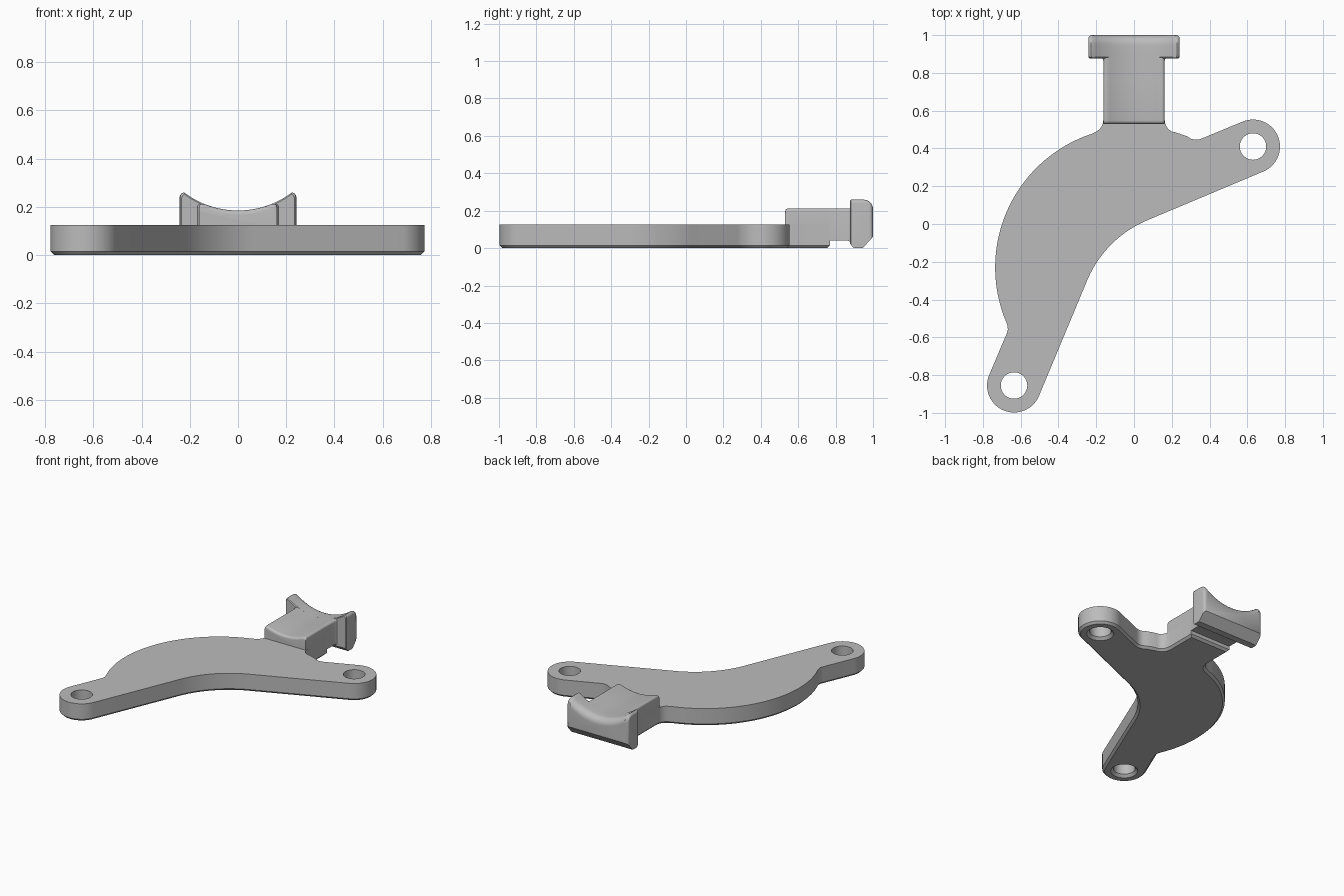
import bpy, bmesh, math
from mathutils import Vector

default_cube = bpy.data.objects.get("Cube")
if default_cube:
    bpy.data.objects.remove(default_cube, do_unlink=True)

grey = bpy.data.materials.new("plain_grey")
grey.use_nodes = True
GREY = (0.5, 0.5, 0.5, 1)
grey.diffuse_color = GREY
grey.node_tree.nodes["Principled BSDF"].inputs["Base Color"].default_value = GREY


def finish(name, bm):
    """Turn a bmesh into a named object with the grey material."""
    bmesh.ops.recalc_face_normals(bm, faces=bm.faces)
    mesh = bpy.data.meshes.new(name)
    bm.to_mesh(mesh)
    bm.free()
    mesh.materials.append(grey)
    obj = bpy.data.objects.new(name, mesh)
    bpy.context.collection.objects.link(obj)
    return obj


def smooth(obj):
    bpy.ops.object.select_all(action='DESELECT')
    obj.select_set(True)
    bpy.context.view_layer.objects.active = obj
    bpy.ops.object.shade_smooth_by_angle(angle=math.radians(30))


def loft(name, rings):
    """Skin a closed solid over rings that have equal point counts."""
    bm = bmesh.new()
    loops = [[bm.verts.new(p) for p in ring] for ring in rings]
    n = len(loops[0])
    for a, b in zip(loops, loops[1:]):
        for i in range(n):
            j = (i + 1) % n
            bm.faces.new((a[i], a[j], b[j], b[i]))
    bm.faces.new(loops[0])
    bm.faces.new(loops[-1])
    return finish(name, bm)


def arc(cx, cy, r, start, end, steps):
    angles = [math.radians(start + (end - start) * i / steps) for i in range(steps + 1)]
    return [(cx + r * math.cos(a), cy + r * math.sin(a)) for a in angles]


# Flat plate: two arm ends, round lobe, tongue and concave inner bend
HOLES = [(0.63, 0.41), (-0.635, -0.855)]
ARM_R, TAB_W = 0.143, 0.162
LOBE = (0.01, -0.23, 0.745)
fillet = [(0.2, 0.489), (0.184, 0.5), (0.172, 0.515), (0.165, 0.533), (TAB_W, 0.555)]

outline = arc(*HOLES[0], ARM_R, -67.5, 112.5, 32)
outline += [(0.36, 0.453), (0.34, 0.447), (0.32, 0.446), (0.3, 0.452)]
outline += arc(*LOBE, 68.5, 74, 3)
outline += fillet + [(TAB_W, 0.77), (-TAB_W, 0.77)]
outline += [(-x, y) for x, y in reversed(fillet)]
outline += arc(*LOBE, 108, 203, 48)
outline += [(-0.669, -0.542), (-0.668, -0.56), (-0.674, -0.58)]
outline += arc(*HOLES[1], ARM_R, 157.5, 337.5, 32)
outline += arc(0.3, -0.528, 0.594, 157.5, 112.5, 20)

TOP, CHAMFER = 0.125, 0.015
bm = bmesh.new()
base = bm.faces.new([bm.verts.new((x, y, CHAMFER)) for x, y in outline])
bm.normal_update()
raised = bmesh.ops.extrude_face_region(bm, geom=[base], use_keep_orig=True)
for v in raised["geom"]:
    if isinstance(v, bmesh.types.BMVert):
        v.co.z = TOP
bmesh.ops.recalc_face_normals(bm, faces=bm.faces)
bmesh.ops.inset_region(bm, faces=[base], thickness=CHAMFER, use_even_offset=True)
for v in base.verts:
    v.co.z = 0
plate = finish("mounting_plate", bm)

# Bolt holes, countersunk underneath
for hx, hy in HOLES:
    levels = [(-0.02, 0.108), (0.018, 0.07), (0.2, 0.07)]
    cutter = loft("hole_cutter", [[(x, y, z) for x, y in arc(hx, hy, r, 0, 352.5, 47)]
                                  for z, r in levels])
    cutter.hide_render = True
    mod = plate.modifiers.new("hole", 'BOOLEAN')
    mod.operation, mod.solver, mod.object = 'DIFFERENCE', 'EXACT', cutter
    bpy.context.view_layer.objects.active = plate
    bpy.ops.object.modifier_apply(modifier=mod.name)
    bpy.data.objects.remove(cutter, do_unlink=True)
smooth(plate)

# Saddle cross-section shared by the neck and the end lip
SADDLE_R, SADDLE_Z = 0.372, 0.185


def saddle_ring(y, drop, bottom, half, rim, ear_r):
    """Section at y: concave top, rounded shoulders, flat bottom."""
    steps, inner = 24, half - ear_r
    top = []
    for i in range(steps + 1):
        x = inner * (2 * i / steps - 1)
        z = SADDLE_Z + SADDLE_R - math.sqrt(SADDLE_R ** 2 - x * x)
        top.append((x, min(z, rim)))
    shoulder = [(inner + dx, z) for dx, z in arc(0, rim - ear_r, ear_r, 75, 0, 5)]
    left = [(-x, z) for x, z in reversed(shoulder)]
    section = [(-half, bottom)] + [(x, z - drop) for x, z in left + top + shoulder]
    section.append((half, bottom))
    return [Vector((x, y, z)) for x, z in section]


# Neck: rounded front edge, small flare where it meets the lip
neck = []
NECK_R = 0.018
for i in range(6):
    a = math.radians(90 * i / 5)
    neck.append((0.53 + NECK_R * (1 - math.cos(a)), NECK_R * (1 - math.sin(a)), 0.11, 0))
neck += [(0.755, 0, 0.11, 0), (0.756, 0, 0.04, 0), (0.865, 0, 0.04, 0),
         (0.874, 0, 0.036, 0.004), (0.885, 0, 0.025, 0.014)]
smooth(loft("saddle_neck", [saddle_ring(y, drop, bottom, TAB_W + flare, 0.213, 0.014)
                            for y, drop, bottom, flare in neck]))

# End lip: rolled upper back edge, chamfered underside, eased corners
lip = [(0.877, 0.006, 0.024, 0.008), (0.883, 0, 0.016, 0.002),
       (0.897, 0, 0, 0), (0.945, 0, 0, 0)]
ROLL = 0.05
for i in range(1, 9):
    a = math.radians(90 * i / 8)
    y = 0.95 + ROLL * math.sin(a)
    side = max(0, y - 0.985) ** 2 / 0.015
    lip.append((y, ROLL * (1 - math.cos(a)), (y - 0.945) * 1.1, side))
smooth(loft("end_lip", [saddle_ring(y, drop, bottom, 0.242 - side, 0.26, 0.02)
                        for y, drop, bottom, side in lip]))
